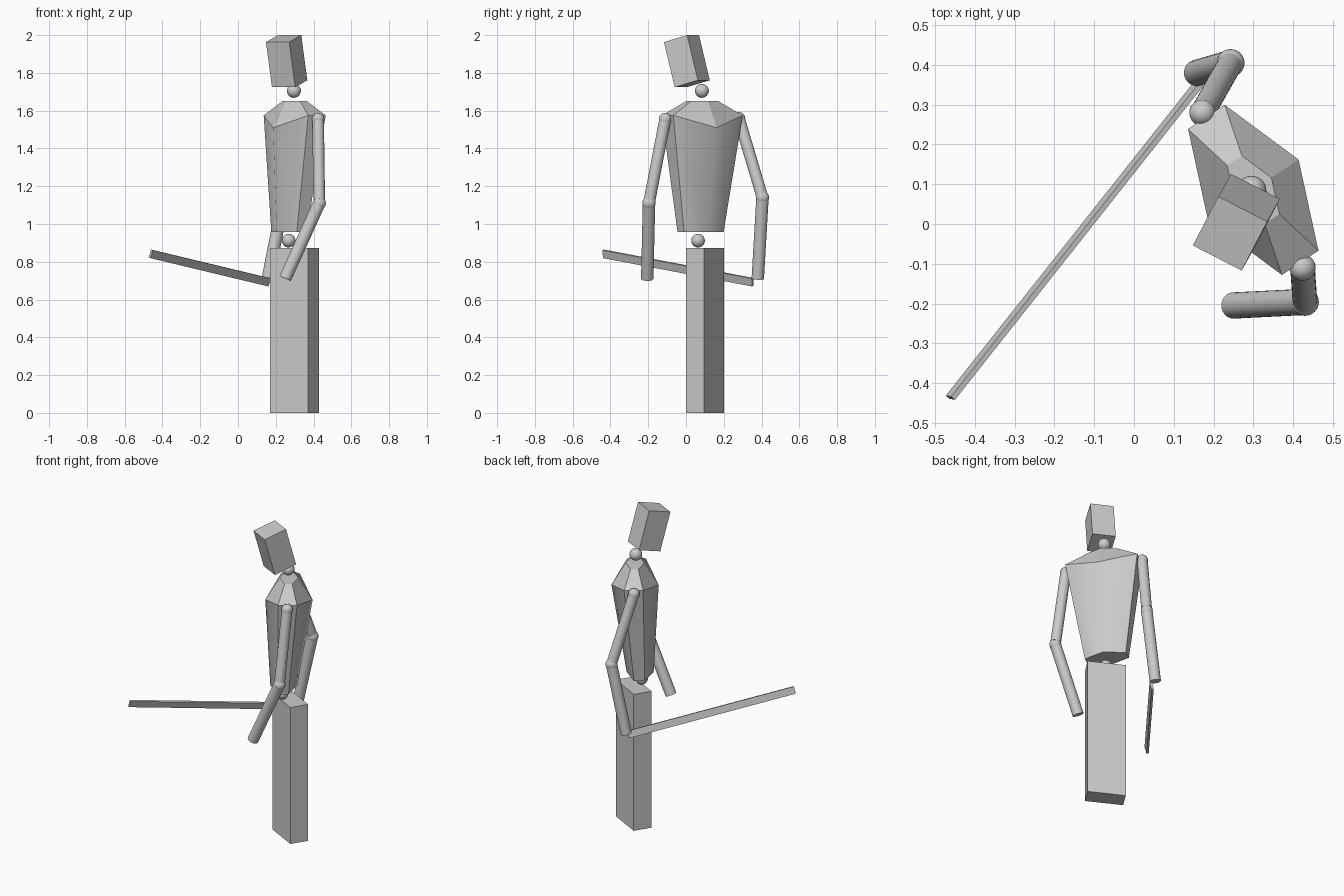
import bpy, bmesh, math
from mathutils import Vector

if "Cube" in bpy.data.objects:
    bpy.data.objects.remove(bpy.data.objects["Cube"])

grey = bpy.data.materials.new("plain_grey")
grey.diffuse_color = (0.6, 0.6, 0.6, 1)
grey.use_nodes = True
grey.node_tree.nodes["Principled BSDF"].inputs["Base Color"].default_value = grey.diffuse_color


def finish(name, bm, smooth=None):
    bmesh.ops.recalc_face_normals(bm, faces=bm.faces)
    me = bpy.data.meshes.new(name)
    bm.to_mesh(me)
    bm.free()
    me.materials.append(grey)
    ob = bpy.data.objects.new(name, me)
    bpy.context.collection.objects.link(ob)
    if smooth:
        bpy.ops.object.select_all(action='DESELECT')
        ob.select_set(True)
        bpy.context.view_layer.objects.active = ob
        bpy.ops.object.shade_smooth_by_angle(angle=math.radians(smooth))
    return ob


def box(name, centre, u, v, w):
    """Box from its centre and three full edge vectors."""
    bm = bmesh.new()
    bmesh.ops.create_cube(bm, size=1)
    for p in bm.verts:
        p.co = Vector(centre) + Vector(u) * p.co.x + Vector(v) * p.co.y + Vector(w) * p.co.z
    return finish(name, bm)


def ball(name, centre, r):
    bm = bmesh.new()
    bmesh.ops.create_uvsphere(bm, u_segments=32, v_segments=16, radius=r)
    bmesh.ops.translate(bm, verts=bm.verts, vec=centre)
    return finish(name, bm, 40)


def rod(name, a, b, r):
    a, b = Vector(a), Vector(b)
    d = b - a
    bm = bmesh.new()
    bmesh.ops.create_cone(bm, cap_ends=True, segments=32, radius1=r, radius2=r, depth=d.length)
    bmesh.ops.rotate(bm, verts=bm.verts, matrix=d.to_track_quat('Z', 'Y').to_matrix())
    bmesh.ops.translate(bm, verts=bm.verts, vec=(a + b) / 2)
    return finish(name, bm, 40)


# Legs block and tilted head block
box("legs", (0.30, 0.10, 0.436), (0.20, -0.105, 0), (0.06, 0.095, 0), (0, 0, 0.872))
box("head", (0.2575, 0.0045, 1.862), (0.123, -0.063, 0), (0.064, 0.123, 0.037),
    (-0.032, -0.057, 0.239))

# Hip and neck joints
ball("hip_joint", (0.268, 0.064, 0.912), 0.036)
ball("neck_joint", (0.296, 0.084, 1.705), 0.037)

# Torso: six-sided outline, scaled for the waist and the neck plate
half = [(-0.072, 0.214), (0.114, 0.076), (0.164, -0.153)]
outline = half + [(-x, -y) for x, y in half]
rim_z = [1.575, 1.51, 1.575] * 2
bm = bmesh.new()
rings = []
for cx, cy, s, z in ((0.27, 0.077, 0.57, 0.957), (0.30, 0.086, 1, None), (0.30, 0.086, 0.4, 1.65)):
    rings.append([bm.verts.new((cx + s * x, cy + s * y, z or rim_z[i]))
                  for i, (x, y) in enumerate(outline)])
for level, (lo, hi) in enumerate(zip(rings, rings[1:])):
    for i in range(6):
        j = (i + 1) % 6
        f = bm.faces.new((lo[i], lo[j], hi[j], hi[i]))
        f.smooth = level == 0 and i % 3 != 2   # chest and back blend across the ridge
bm.faces.new(rings[0])
bm.faces.new(rings[2])
for e in bm.edges:
    e.smooth = all(f.smooth for f in e.link_faces) 
finish("torso", bm)

# Arms: shoulder, elbow and hand points
arms = {
    "right": ((0.424, -0.11, 1.555), (0.43, -0.196, 1.11), (0.25, -0.205, 0.712)),
    "left": ((0.172, 0.28, 1.56), (0.243, 0.405, 1.14), (0.158, 0.38, 0.711)),
}
for side, (shoulder, elbow, hand) in arms.items():
    ball(side + "_shoulder", shoulder, 0.033)
    ball(side + "_elbow", elbow, 0.035)
    s, e = Vector(shoulder), Vector(elbow)
    rod(side + "_upper_arm", s, s.lerp(e, 0.96), 0.031)
    rod(side + "_forearm", e, hand, 0.033)

# Long flat stick by the left hand, rolled a little about its length
a, b = Vector((0.163, 0.353, 0.692)), Vector((-0.462, -0.437, 0.842))
d = b - a
side = Vector((d.y, -d.x, 0)).normalized()
up = side.cross(d).normalized()
if up.z < 0:
    up.negate()
roll = math.radians(16)
box("stick", (a + b) / 2, d,
    (side * math.cos(roll) + up * math.sin(roll)) * 0.013,
    (up * math.cos(roll) - side * math.sin(roll)) * 0.044)
